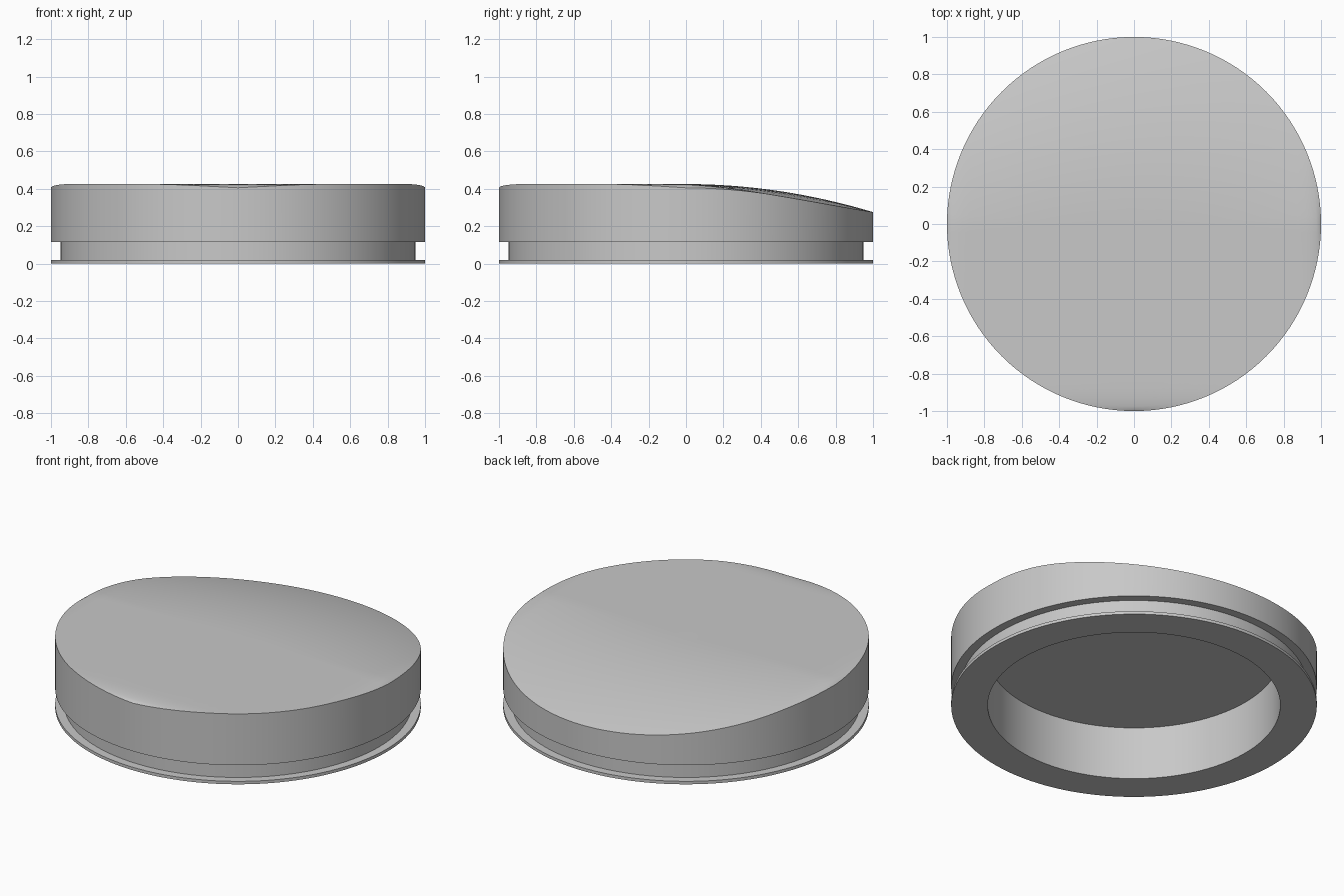
import bpy, bmesh, math

if "Cube" in bpy.data.objects:
    bpy.data.objects.remove(bpy.data.objects["Cube"], do_unlink=True)

SEGMENTS = 128

grey = bpy.data.materials.new("plain grey")
grey.use_nodes = True
color = (0.58, 0.58, 0.58, 1)
grey.diffuse_color = color
grey.node_tree.nodes["Principled BSDF"].inputs["Base Color"].default_value = color


def rounding(distance, start):
    """Drop of a softly rounded edge running from start out to 1."""
    t = min(1, max(0, (distance - start) / (1 - start)))
    return 0.02 * (1 - math.sqrt(1 - t * t))


def crown(x, y):
    """Top surface: level in front, sloping away at the back."""
    back = max(0, y)
    slope = 0.15 * back ** 2 + 0.07 * back * x * x
    return 0.425 - slope - rounding(abs(x), 0.9) - rounding(-y, 0.87)


# Outline from the cavity ceiling, round the flange and groove, to the crown;
# a height of None follows the crown surface
profile = [(0.8, 0.32), (0.8, 0), (1, 0), (1, 0.018), (0.95, 0.018),
           (0.95, 0.115), (1, 0.115), (1, None)]
profile += [(r, None) for r in (0.99, 0.975, 0.95, 0.92, 0.88, 0.83)]
profile += [(0.075 * i, None) for i in range(10, 0, -1)]

bm = bmesh.new()
rings = []
for radius, height in profile:
    ring = []
    for i in range(SEGMENTS):
        a = math.tau * i / SEGMENTS
        x, y = radius * math.cos(a), radius * math.sin(a)
        z = crown(x, y) if height is None else height
        ring.append(bm.verts.new((x, y, z)))
    rings.append(ring)

for low, high in zip(rings, rings[1:]):
    for i in range(SEGMENTS):
        j = (i + 1) % SEGMENTS
        bm.faces.new((low[i], low[j], high[j], high[i]))

# Close the cavity ceiling and the middle of the crown
bm.faces.new(rings[0])
centre = bm.verts.new((0, 0, crown(0, 0)))
for i in range(SEGMENTS):
    bm.faces.new((rings[-1][i], rings[-1][(i + 1) % SEGMENTS], centre))
bmesh.ops.recalc_face_normals(bm, faces=bm.faces)

mesh = bpy.data.meshes.new("grooved_cap")
bm.to_mesh(mesh)
bm.free()
mesh.materials.append(grey)
cap = bpy.data.objects.new("grooved_cap", mesh)
bpy.context.collection.objects.link(cap)
bpy.context.view_layer.objects.active = cap
cap.select_set(True)
bpy.ops.object.shade_smooth_by_angle(angle=math.radians(30))
